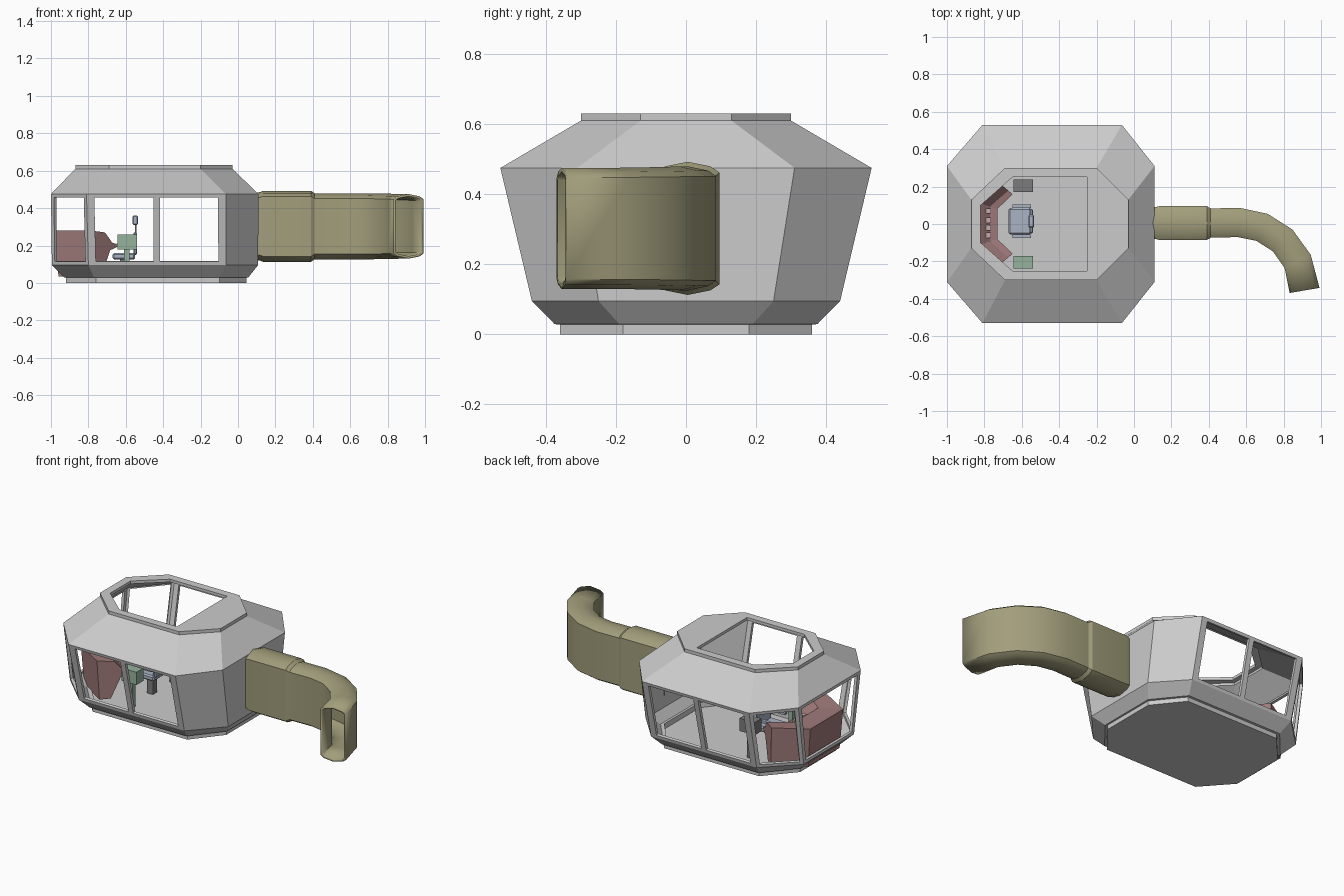
import bpy, bmesh
from math import sin, cos, radians
from mathutils import Vector

if "Cube" in bpy.data.objects:
    bpy.data.objects.remove(bpy.data.objects["Cube"])


def material(name, rgb):
    m = bpy.data.materials.new(name)
    m.diffuse_color = (*rgb, 1)
    m.use_nodes = True
    m.node_tree.nodes["Principled BSDF"].inputs["Base Color"].default_value = m.diffuse_color
    return m


RED = material("console_red", (0.36, 0.2, 0.2))
OLIVE = material("olive", (0.36, 0.34, 0.2))
GREEN = material("green", (0.3, 0.45, 0.33))
BLUE = material("seat_blue", (0.4, 0.45, 0.55))
DARK = material("dark_grey", (0.2, 0.2, 0.2))
PALE = material("pale", (0.55, 0.42, 0.42))


def make_object(name, bm, mat=None, thick=0):
    bmesh.ops.remove_doubles(bm, verts=bm.verts[:], dist=1e-5)
    if not thick:
        bmesh.ops.recalc_face_normals(bm, faces=bm.faces[:])
    me = bpy.data.meshes.new(name)
    bm.to_mesh(me)
    bm.free()
    ob = bpy.data.objects.new(name, me)
    bpy.context.collection.objects.link(ob)
    if mat:
        me.materials.append(mat)
    if thick:
        mod = ob.modifiers.new("wall", 'SOLIDIFY')
        mod.thickness = thick
        mod.offset = -1
        mod.use_even_offset = True
    return ob


def face(bm, pts):
    return bm.faces.new([bm.verts.new(p) for p in pts])


def box(name, x, y, z, mat=None, bevel=0):
    """Box from (min, max) ranges."""
    bm = bmesh.new()
    bmesh.ops.create_cube(bm, size=1)
    for v in bm.verts:
        v.co = [(r[0] + r[1]) / 2 + c * (r[1] - r[0]) for r, c in zip((x, y, z), v.co)]
    if bevel:
        bmesh.ops.bevel(bm, geom=bm.edges[:], offset=bevel, segments=1, affect='EDGES')
    return make_object(name, bm, mat)


# Cabin shell: stacked octagonal rings, counter-clockwise from the -y side
def ring(z, x0, x1, cx0, cx1, y, cy):
    return [Vector((px, py, z)) for px, py in (
        (cx0, -y), (cx1, -y), (x1, -cy), (x1, cy),
        (cx1, y), (cx0, y), (x0, cy), (x0, -cy))]


rings = [
    ring(0.0, -0.92, 0.045, -0.76, -0.10, 0.36, 0.18),
    ring(0.028, -0.92, 0.045, -0.76, -0.10, 0.36, 0.18),
    ring(0.029, -0.93, 0.055, -0.77, -0.095, 0.375, 0.19),
    ring(0.095, -0.995, 0.107, -0.80, -0.065, 0.44, 0.25),
    ring(0.475, -1.0, 0.11, -0.81, -0.065, 0.53, 0.31),
    ring(0.61, -0.87, -0.03, -0.69, -0.20, 0.30, 0.13),
    ring(0.63, -0.87, -0.03, -0.69, -0.20, 0.30, 0.13),
    ring(0.63, -0.82, -0.25, -0.65, -0.25, 0.25, 0.10),
]
WINDOWS = {0: 0.055, 4: 0.055, 5: 0.08, 6: 0.05, 7: 0.08}   # facet: side frame share
bm = bmesh.new()
face(bm, rings[0][::-1])
for lvl, (lo, up) in enumerate(zip(rings, rings[1:])):
    for i in range(8):
        j = (i + 1) % 8
        outer = [lo[i], lo[j], up[j], up[i]]
        if lvl == 3 and i in WINDOWS:
            f = WINDOWS[i]
            inner = [lo[i].lerp(lo[j], u).lerp(up[i].lerp(up[j], u), v)
                     for u, v in ((f, .05), (1 - f, .05), (1 - f, .95), (f, .95))]
            for k in range(4):
                m = (k + 1) % 4
                face(bm, [outer[k], outer[m], inner[m], inner[k]])
        else:
            face(bm, outer)
make_object("cabin_shell", bm, None, 0.018)

# Mullions between the paired side windows
for s, label in ((-1, "front"), (1, "back")):
    bm = bmesh.new()
    bmesh.ops.create_cube(bm, size=1)
    for v in bm.verts:
        y = 0.53 if v.co.z > 0 else 0.44
        v.co = (-0.435 + v.co.x * 0.034, s * (y - (0.02 if v.co.y < 0 else 0)),
                0.475 if v.co.z > 0 else 0.095)
    make_object(label + "_window_mullion", bm)

# Boarding tunnel: ridged section swept straight, then round a bend
half = [(0, 0.19), (0.065, 0.177), (0.09, 0.16)]
section = half + [(a, -b) for a, b in half[::-1]]
section += [(-a, b) for a, b in section[::-1] if a]
stations = [  # x, y, heading, width scale, height scale
    (0.09, 0.005, 0, .93, .95), (0.115, 0.005, 0, .95, .96), (0.135, 0.005, 0, 1, 1),
    (0.39, 0.005, 0, 1, 1), (0.41, 0.005, 0, .87, .93), (0.56, 0.008, -5, .87, .93),
    (0.685, -0.018, -23, .87, .93), (0.795, -0.088, -42, .87, .92),
    (0.875, -0.20, -63, .87, .91), (0.912, -0.355, -80, .9, .91)]
loops = []
for x, y, a, sw, sh in stations:
    a = radians(a)
    loops.append([(x - sin(a) * w * sw, y + cos(a) * w * sw, 0.3025 + h * sh)
                  for w, h in section])
bm = bmesh.new()
for A, B in zip(loops, loops[1:]):
    for i in range(len(A)):
        j = (i + 1) % len(A)
        face(bm, [A[i], A[j], B[j], B[i]])
bmesh.ops.remove_doubles(bm, verts=bm.verts[:], dist=1e-5)
bmesh.ops.recalc_face_normals(bm, faces=bm.faces[:])
if max(bm.faces, key=lambda f: f.calc_center_median().z).normal.z < 0:
    bmesh.ops.reverse_faces(bm, faces=bm.faces[:])
tunnel = make_object("boarding_tunnel", bm, OLIVE, 0.013)
bpy.context.view_layer.objects.active = tunnel
tunnel.select_set(True)
bpy.ops.object.shade_smooth_by_angle(angle=radians(25))
tunnel.select_set(False)

# Wraparound console: closed profile (distance from seat, z) over four stations
profile = [(0.36, 0.035), (0.38, 0.28), (0.24, 0.27), (0.17, 0.215), (0.13, 0.208),
           (0.13, 0.19), (0.19, 0.175), (0.27, 0.04)]


def console_station(end, side):
    pts = []
    for d, z in profile:
        t = (d - 0.13) / 0.09
        x, y = (-0.65 - 0.05 * t, 0.16 + 0.042 * t) if end else (-0.6 - d, 0.08 + 0.03 * t)
        pts.append((x, side * y, z))
    return pts


cs = [console_station(e, s) for e, s in ((1, -1), (0, -1), (0, 1), (1, 1))]
bm = bmesh.new()
for A, B in zip(cs, cs[1:]):
    for i in range(len(A)):
        j = (i + 1) % len(A)
        face(bm, [A[i], A[j], B[j], B[i]])
face(bm, cs[0])
face(bm, cs[-1][::-1])
make_object("control_console", bm, RED)
for k, y in enumerate((-0.06, -0.02, 0.02, 0.07)):
    box(f"console_panel_{k}", (-0.79, -0.765), (y - 0.014, y + 0.014), (0.22, 0.233), PALE)

# Driver's seat
box("seat_pedestal", (-0.63, -0.59), (-0.005, 0.035), (0.015, 0.13), DARK)
box("seat_cushion", (-0.67, -0.55), (-0.055, 0.085), (0.125, 0.16), BLUE, 0.008)
box("seat_back", (-0.56, -0.54), (-0.05, 0.08), (0.15, 0.27), BLUE, 0.006)
box("headrest_post", (-0.552, -0.544), (0.005, 0.025), (0.26, 0.33), DARK)
box("headrest", (-0.565, -0.535), (-0.02, 0.05), (0.31, 0.36), BLUE, 0.006)
for y in (-0.065, 0.095):
    box("armrest", (-0.65, -0.55), (y - 0.01, y + 0.01), (0.195, 0.21), BLUE)

# Side cabinets on posts
for label, y, mat in (("left", -0.205, GREEN), ("right", 0.205, DARK)):
    box(label + "_cabinet", (-0.645, -0.54), (y - 0.034, y + 0.034), (0.18, 0.26), mat)
    box(label + "_cabinet_post", (-0.61, -0.58), (y - 0.015, y + 0.015), (0.015, 0.18), mat)
